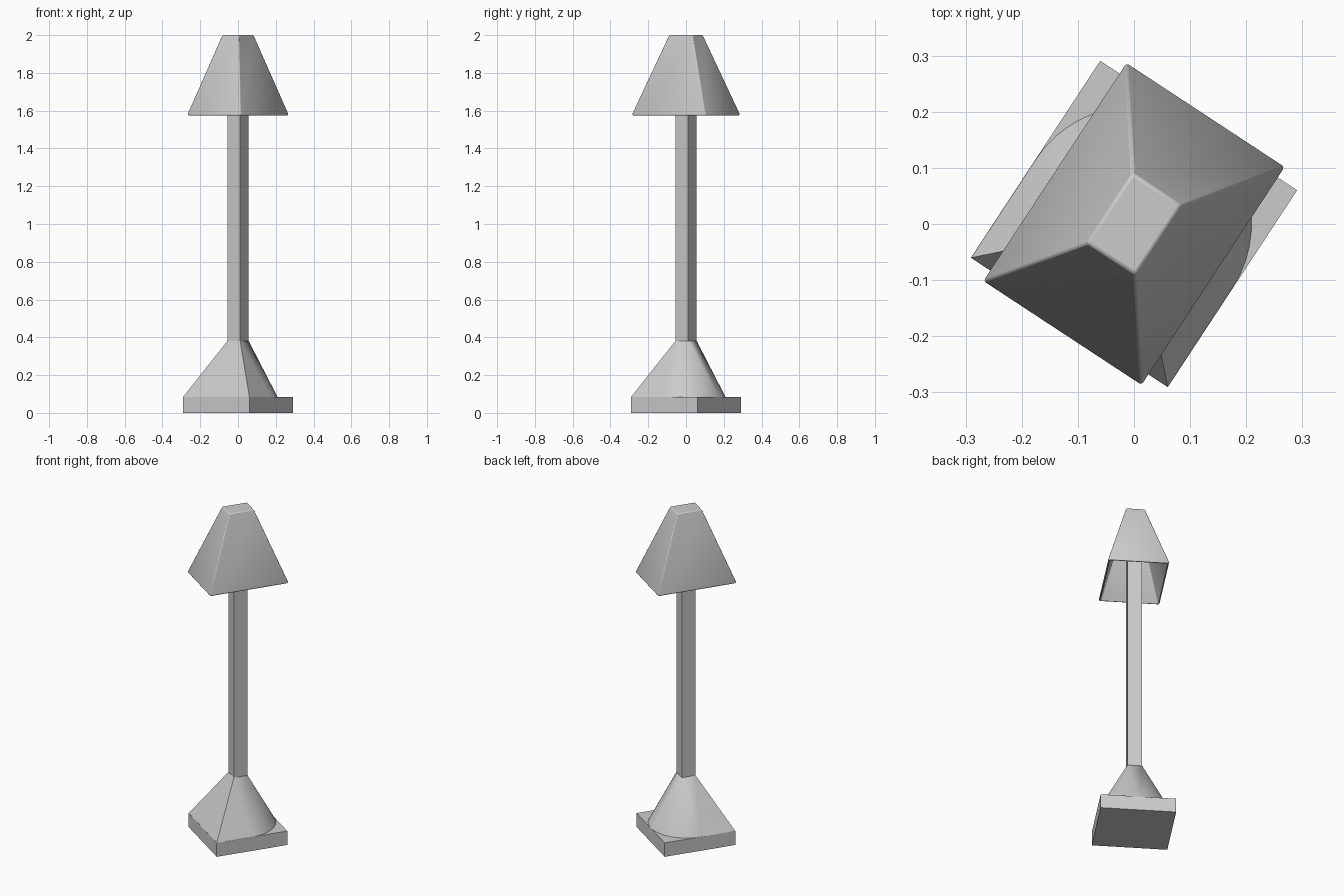
import bpy, bmesh, math

if "Cube" in bpy.data.objects:
    bpy.data.objects.remove(bpy.data.objects["Cube"])

TURN = math.radians(-33.3)  # the whole lamp is turned about z


def rect(hx, hy, z):
    return [(-hx, -hy, z), (hx, -hy, z), (hx, hy, z), (-hx, hy, z)]


def finish(name, bm, smooth=None):
    bmesh.ops.recalc_face_normals(bm, faces=bm.faces)
    mesh = bpy.data.meshes.new(name)
    bm.to_mesh(mesh)
    bm.free()
    obj = bpy.data.objects.new(name, mesh)
    bpy.context.collection.objects.link(obj)
    obj.rotation_euler.z = TURN
    if smooth:
        bpy.ops.object.select_all(action='DESELECT')
        obj.select_set(True)
        bpy.context.view_layer.objects.active = obj
        bpy.ops.object.shade_smooth_by_angle(angle=math.radians(smooth))
    return obj


def prism(bottom, top, closed=True):
    bm = bmesh.new()
    b = [bm.verts.new(p) for p in bottom]
    t = [bm.verts.new(p) for p in top]
    n = len(b)
    for i in range(n):
        j = (i + 1) % n
        bm.faces.new((b[i], b[j], t[j], t[i]))
    bm.faces.new(t)
    if closed:
        bm.faces.new(b[::-1])
    return bm


# square foot slab
finish("base", prism(rect(0.21, 0.21, 0), rect(0.21, 0.21, 0.085)))

# flared foot: square at the front, round at the back, narrowing to the pole
bm = bmesh.new()
points = rect(0.041, 0.041, 0.38) + [(-0.21, -0.21, 0.084), (0.21, -0.21, 0.084)]
for i in range(25):
    a = math.pi * i / 24
    points.append((0.21 * math.cos(a), 0.21 * math.sin(a), 0.084))
for p in points:
    bm.verts.new(p)
bmesh.ops.convex_hull(bm, input=bm.verts)
finish("foot_flare", bm, 35)

# square pole
finish("pole", prism(rect(0.04, 0.04, 0.37), rect(0.04, 0.04, 1.985)))

# hollow tapered shade, open below, with softened edges
shade = finish("shade", prism(rect(0.17, 0.234, 1.577), rect(0.052, 0.074, 2.0), False), 35)
solid = shade.modifiers.new("thickness", 'SOLIDIFY')
solid.thickness = 0.014
solid.offset = -1
bevel = shade.modifiers.new("soft_edges", 'BEVEL')
bevel.width = 0.005
bevel.segments = 2
bevel.limit_method = 'ANGLE'
